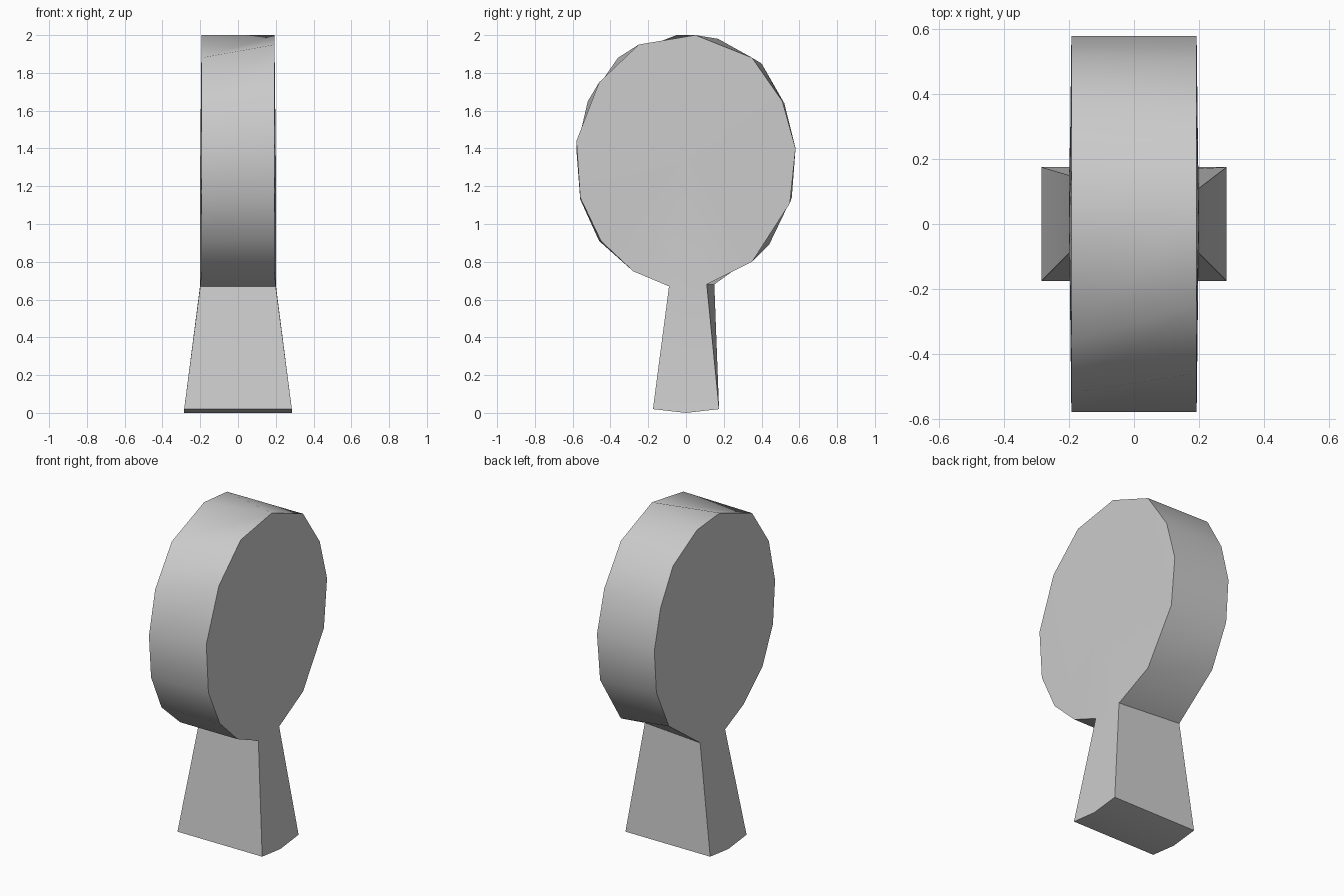
import bpy
import bmesh
import math

cube = bpy.data.objects.get("Cube")
if cube:
    bpy.data.objects.remove(cube, do_unlink=True)

# One plain grey for the whole piece
grey = bpy.data.materials.new("light_grey")
grey.use_nodes = True
colour = (0.6, 0.6, 0.6, 1.0)
grey.diffuse_color = colour
grey.node_tree.nodes["Principled BSDF"].inputs["Base Color"].default_value = colour

# Head outlines (y, z), running from the back of the stem over the top to its front.
# The left side has one corner fewer, so its top corner is repeated and merged later.
left_rim = [(.11, .68), (.35, .80), (.55, 1.11), (.58, 1.40), (.51, 1.65),
            (.35, 1.88), (.05, 2.0), (.05, 2.0), (-.25, 1.95), (-.46, 1.75),
            (-.58, 1.44), (-.56, 1.14), (-.45, .91), (-.28, .75), (-.09, .67)]
right_rim = [(.15, .68), (.44, .89), (.56, 1.14), (.58, 1.40), (.52, 1.64),
             (.40, 1.85), (.17, 1.98), (-.05, 2.0), (-.36, 1.88), (-.52, 1.65),
             (-.58, 1.39), (-.56, 1.13), (-.46, .91), (-.28, .75), (-.09, .67)]
foot = [(-.175, .02), (0, 0), (.175, .02)]


def add_side(bm, rim, sign):
    """Add one flat side: a fan for the round head and a panel for the stem."""
    last = len(rim) - 1
    head = [bm.verts.new((sign * (.2 if i in (0, last) else .193), y, z))
            for i, (y, z) in enumerate(rim)]
    base = [bm.verts.new((sign * .285, y, z)) for y, z in foot]
    centre = bm.verts.new((sign * .2, 0, 1.35))
    for a, b in zip(head, head[1:] + head[:1]):
        if a.co != b.co:
            bm.faces.new((a, b, centre))
    bm.faces.new([head[-1]] + base + [head[0]])
    return head + base


bm = bmesh.new()
left = add_side(bm, left_rim, 1)
right = add_side(bm, right_rim, -1)

# Head rim, stem front, ridged underside and stem back, all around the outline
count = len(left)
for i in range(count):
    j = (i + 1) % count
    corners = [left[i], left[j], right[j], right[i]]
    if left[i].co == left[j].co:
        corners.pop(1)
    bm.faces.new(corners)

bmesh.ops.remove_doubles(bm, verts=bm.verts[:], dist=0.0001)
bmesh.ops.recalc_face_normals(bm, faces=bm.faces[:])

mesh = bpy.data.meshes.new("round_head_on_stem")
bm.to_mesh(mesh)
bm.free()
mesh.materials.append(grey)
body = bpy.data.objects.new("round_head_on_stem", mesh)
bpy.context.collection.objects.link(body)

# Soft rim with crisp side edges
bpy.ops.object.select_all(action='DESELECT')
body.select_set(True)
bpy.context.view_layer.objects.active = body
bpy.ops.object.shade_smooth_by_angle(angle=math.radians(38))
